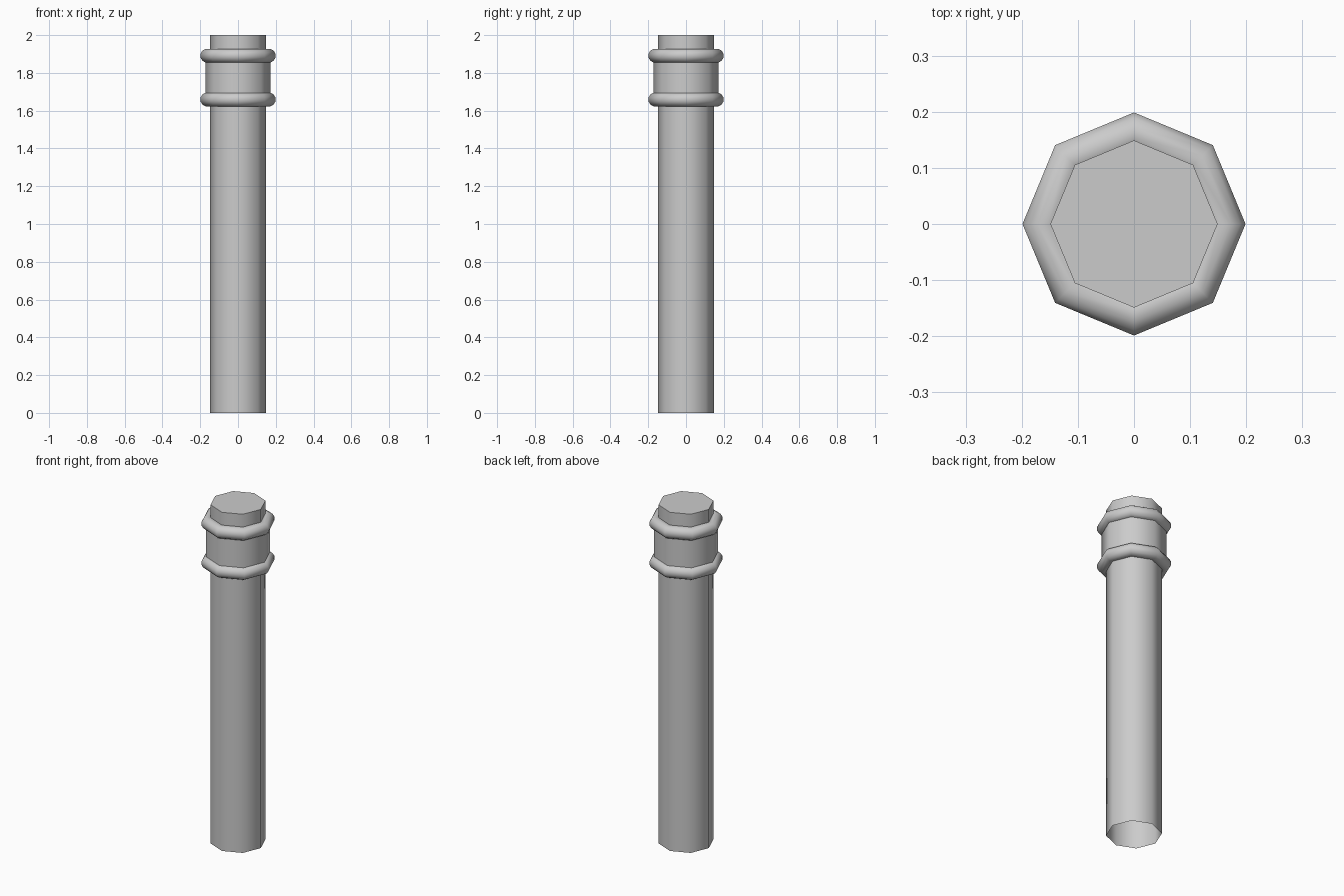
import bpy, bmesh, math

if "Cube" in bpy.data.objects:
    bpy.data.objects.remove(bpy.data.objects["Cube"])

SIDES = 8


def make_lathe(name, profile, closed=False, cap_top=False):
    """Spin an (r, z) profile into an eight-sided shell."""
    bm = bmesh.new()
    rings = []
    for r, z in profile:
        rings.append([bm.verts.new((r * math.cos(2 * math.pi * i / SIDES),
                                    r * math.sin(2 * math.pi * i / SIDES), z))
                      for i in range(SIDES)])
    pairs = list(zip(rings, rings[1:]))
    if closed:
        pairs.append((rings[-1], rings[0]))
    for a, b in pairs:
        for i in range(SIDES):
            j = (i + 1) % SIDES
            bm.faces.new((a[i], a[j], b[j], b[i]))
    if cap_top:
        bm.faces.new(rings[-1])
    mesh = bpy.data.meshes.new(name)
    bm.to_mesh(mesh)
    bm.free()
    obj = bpy.data.objects.new(name, mesh)
    bpy.context.collection.objects.link(obj)
    bpy.ops.object.select_all(action='DESELECT')
    obj.select_set(True)
    bpy.context.view_layer.objects.active = obj
    bpy.ops.object.shade_smooth_by_angle(angle=math.radians(50))
    return obj


# Main shaft, open at the bottom and capped at the top
make_lathe("pipe_shaft", [(0.149, 0), (0.149, 2.0)], cap_top=True)

# Sleeve between the two rings
make_lathe("collar_sleeve", [(0.173, 1.66), (0.173, 1.89)])

# Rounded rings at both ends of the sleeve
for name, z in (("lower_ring", 1.659), ("upper_ring", 1.891)):
    tube = [(0.163 + 0.037 * math.cos(math.radians(a)),
             z + 0.037 * math.sin(math.radians(a)))
            for a in range(15, 375, 30)]
    make_lathe(name, tube, closed=True)
